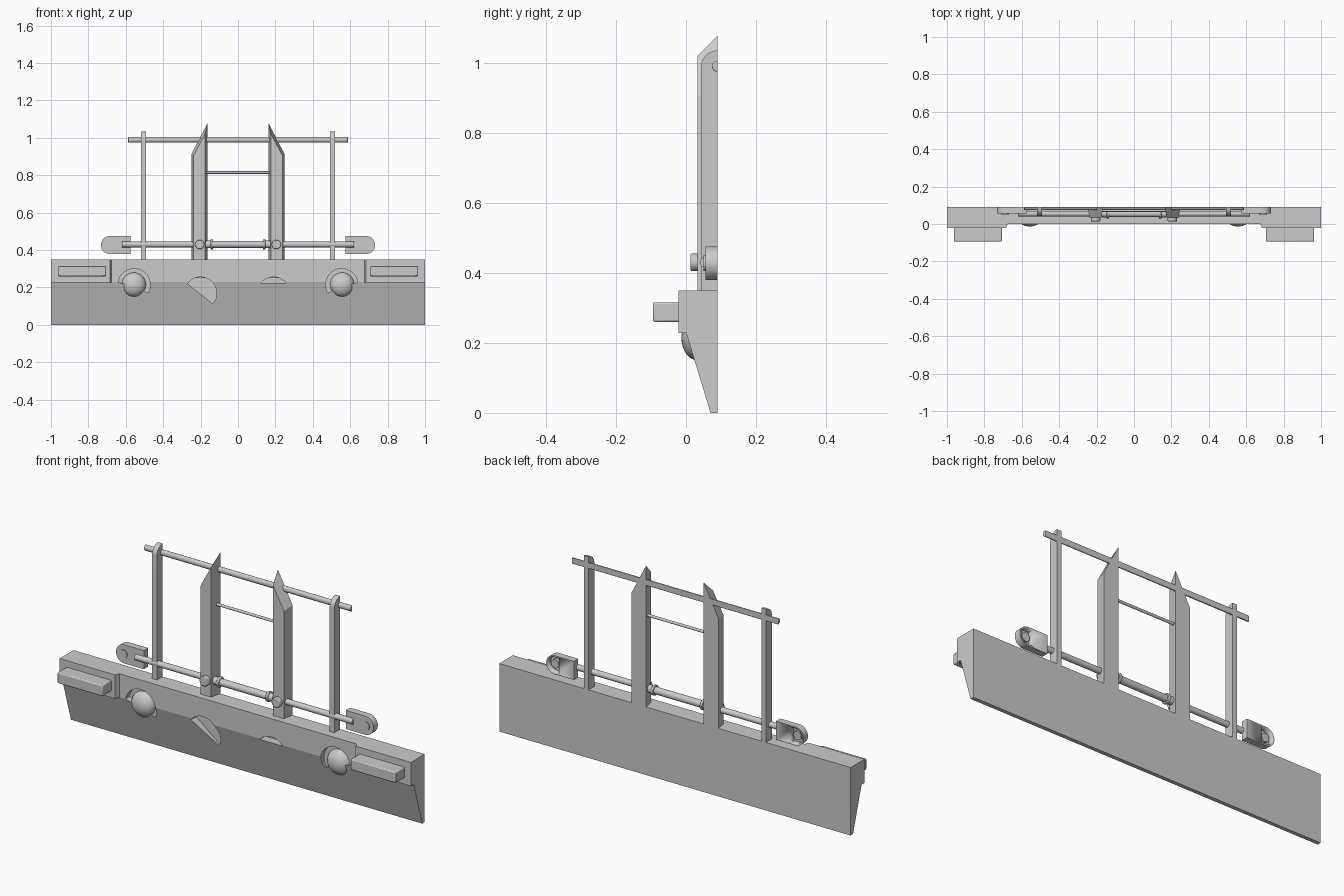
import bpy, bmesh
from math import cos, sin, pi, radians
from mathutils import Matrix

if "Cube" in bpy.data.objects:
    bpy.data.objects.remove(bpy.data.objects["Cube"])

BACK = 0.09
ROD_Y, ROD_Z = 0.055, 0.43


def finish(name, bm, smooth=True):
    bmesh.ops.recalc_face_normals(bm, faces=bm.faces)
    mesh = bpy.data.meshes.new(name)
    bm.to_mesh(mesh)
    bm.free()
    ob = bpy.data.objects.new(name, mesh)
    bpy.context.collection.objects.link(ob)
    if smooth:
        bpy.ops.object.select_all(action='DESELECT')
        ob.select_set(True)
        bpy.context.view_layer.objects.active = ob
        bpy.ops.object.shade_smooth_by_angle(angle=radians(35))
    return ob


def loft(name, ring_a, ring_b, smooth=True):
    bm = bmesh.new()
    a = [bm.verts.new(p) for p in ring_a]
    b = [bm.verts.new(p) for p in ring_b]
    bm.faces.new(a)
    bm.faces.new(b)
    for i in range(len(a)):
        j = (i + 1) % len(a)
        bm.faces.new((a[i], a[j], b[j], b[i]))
    return finish(name, bm, smooth)


def prism_x(name, pts, x0, x1, smooth=True):
    return loft(name, [(x0, y, z) for y, z in pts], [(x1, y, z) for y, z in pts], smooth)


def prism_y(name, pts, y0, y1, smooth=True):
    return loft(name, [(x, y0, z) for x, z in pts], [(x, y1, z) for x, z in pts], smooth)


def arc(cx, cy, r, start, end, steps=20):
    angles = [radians(start + (end - start) * i / steps) for i in range(steps + 1)]
    return [(cx + r * cos(a), cy + r * sin(a)) for a in angles]


def cylinder(name, center, r, length, axis='X'):
    bm = bmesh.new()
    rot = Matrix.Rotation(pi / 2, 4, 'Y' if axis == 'X' else 'X')
    bmesh.ops.create_cone(bm, cap_ends=True, segments=24, radius1=r, radius2=r,
                          depth=length, matrix=Matrix.Translation(center) @ rot)
    return finish(name, bm)


def bevel(ob, width, segments=2):
    mod = ob.modifiers.new("Bevel", 'BEVEL')
    mod.width, mod.segments = width, segments
    mod.limit_method = 'ANGLE'
    mod.angle_limit = radians(50)


def cut(target, cutter):
    mod = target.modifiers.new("Recess", 'BOOLEAN')
    mod.operation, mod.solver, mod.object = 'DIFFERENCE', 'EXACT', cutter
    cutter.hide_render = True
    cutter.hide_set(True)


# Bumper beam with a sloping lower front
beam = prism_x("bumper_beam", [(BACK, 0), (0.07, 0), (0, 0.23), (0, 0.35), (BACK, 0.35)],
               -1, 1, smooth=False)

# Partial round recesses in the beam: centre x, z, arc start and end, floor
recesses = [(-0.555, 0.215, -30, 170, 0.03), (0.555, 0.215, 10, 210, 0.03),
            (-0.2, 0.17, -41, 144, 0.045), (0.19, 0.17, 40, 140, 0.045)]
for x, z, start, end, floor in recesses:
    cut(beam, prism_y("recess_cutter", arc(x, z, 0.086, start, end), -0.1, floor))

for side, s in (("left", 1), ("right", -1)):
    # Raised end block and its protruding pad
    rim = [(0.675, 0.001), (0.685, -0.022), (1, -0.022), (1, 0.05)]
    loft(side + "_end_block", [(s * x, y, 0.228) for x, y in rim],
         [(s * x, y, 0.35) for x, y in rim], smooth=False)
    pad = prism_y(side + "_bumper_pad", [(s * 0.706, 0.26), (s * 0.963, 0.26),
                  (s * 0.963, 0.316), (s * 0.706, 0.316)], -0.094, -0.01)
    bevel(pad, 0.005)

    # Domed lamp
    bm = bmesh.new()
    bmesh.ops.create_uvsphere(bm, u_segments=32, v_segments=16, radius=1,
                              matrix=Matrix.Translation((s * 0.557, 0.033, 0.215))
                              @ Matrix.Diagonal((0.065, 0.046, 0.065, 1)))
    finish(side + "_lamp", bm)

    # Outer post with a rounded top
    prism_x(side + "_outer_post", [(BACK, 0.34), (0.043, 0.34)]
            + arc(BACK, 0.988, 0.047, 180, 90, 10), s * 0.492, s * 0.519)

    # Tapered upright with a slanted tip: x, y, top height
    corners = [(0.164, BACK, 1.077), (0.176, 0.033, 1.02),
               (0.238, 0.033, 0.905), (0.248, BACK, 0.915)]
    loft(side + "_upright", [(s * x, y, 0.25) for x, y, z in corners],
         [(s * x, y, z) for x, y, z in corners], smooth=False)
    bolt = cylinder(side + "_upright_bolt", (s * 0.205, 0.026, ROD_Z), 0.025, 0.026, 'Y')
    bevel(bolt, 0.004)

    # Lower rod, collar and end knob
    cylinder(side + "_lower_rod", (s * 0.38, ROD_Y, ROD_Z), 0.015, 0.48)
    collar = cylinder(side + "_rod_collar", (s * 0.14, ROD_Y, ROD_Z), 0.026, 0.014)
    bevel(collar, 0.003)
    cylinder(side + "_rod_sleeve", (s * 0.155, ROD_Y, ROD_Z), 0.02, 0.03)

    # Round-ended bracket, hollow at the back, with a pin
    outline = [(0.575, 0.379), (0.575, 0.475)] + arc(0.685, 0.427, 0.048, 90, -90)
    bracket = prism_y(side + "_bracket", [(s * x, z) for x, z in outline], 0.055, BACK)
    hollow = [(0.66, 0.387), (0.66, 0.467)] + arc(0.685, 0.427, 0.04, 90, -90)
    cut(bracket, prism_y("hollow_cutter", [(s * x, z) for x, z in hollow], 0.063, 0.2))
    cylinder(side + "_bracket_pin", (s * 0.69, 0.065, 0.427), 0.022, 0.03, 'Y')

# Bars joining the two sides
cylinder("centre_rod", (0, ROD_Y, ROD_Z), 0.018, 0.28)
cylinder("thin_crossbar", (0, 0.072, 0.815), 0.007, 0.36)
top_bar = prism_x("top_bar", arc(BACK, 0.99, 0.016, 90, 270, 12), -0.588, 0.588)
bevel(top_bar, 0.003)
